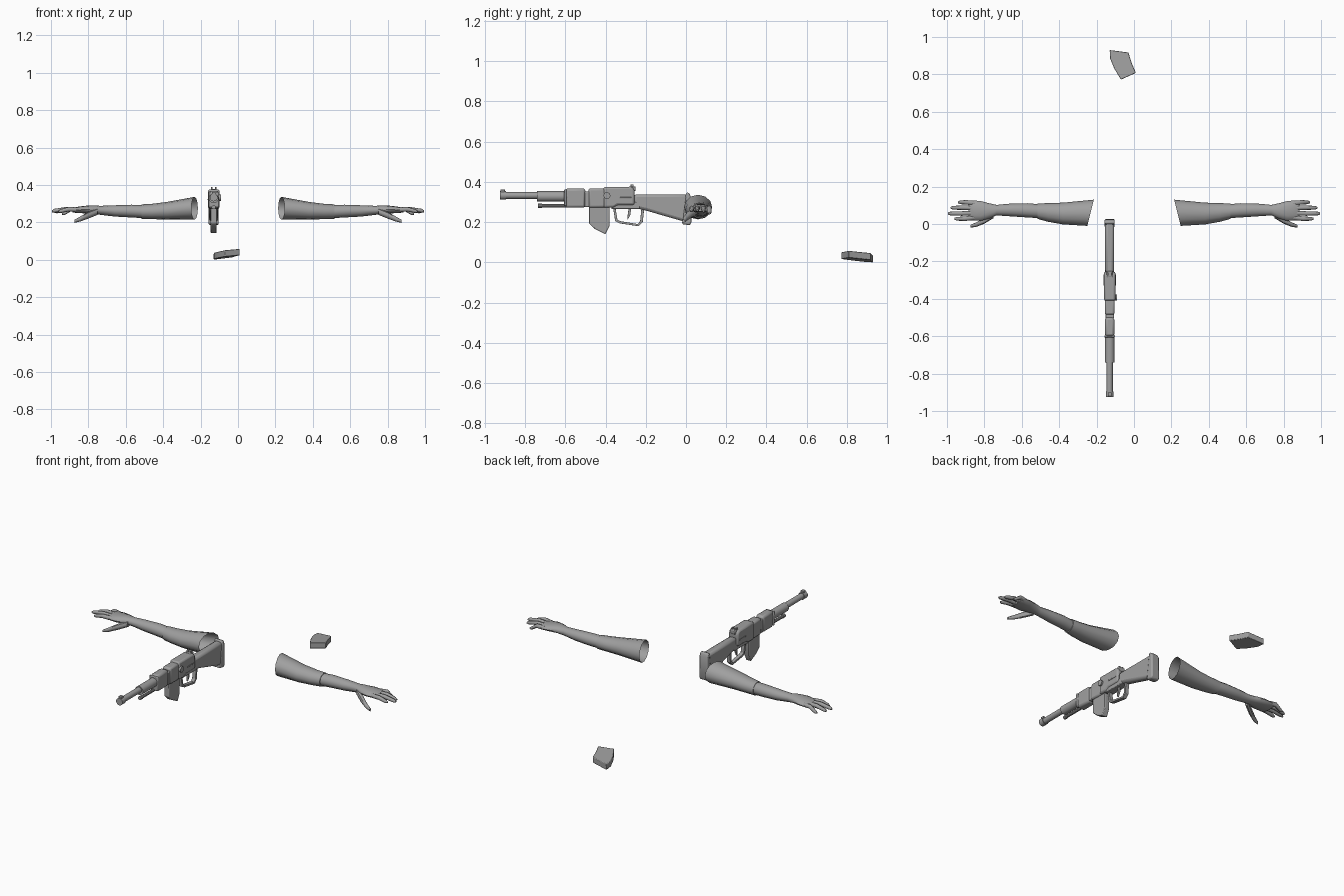
import bpy, bmesh, math
from mathutils import Matrix, Vector

cube = bpy.data.objects.get("Cube")
if cube:
    bpy.data.objects.remove(cube)

grey = bpy.data.materials.new("plain grey")
grey.use_nodes = True
COLOUR = (0.35, 0.35, 0.35, 1)
grey.diffuse_color = COLOUR
grey.node_tree.nodes["Principled BSDF"].inputs["Base Color"].default_value = COLOUR
GUN_X = -0.13


def finish(name, bm, angle=35, bevel=0):
    """Turn a bmesh into a named grey object."""
    mesh = bpy.data.meshes.new(name)
    bm.to_mesh(mesh)
    bm.free()
    mesh.materials.append(grey)
    ob = bpy.data.objects.new(name, mesh)
    bpy.context.collection.objects.link(ob)
    if bevel:
        mod = ob.modifiers.new("soft edges", "BEVEL")
        mod.width, mod.segments = bevel, 2
    bpy.ops.object.select_all(action="DESELECT")
    ob.select_set(True)
    bpy.context.view_layer.objects.active = ob
    bpy.ops.object.shade_smooth_by_angle(angle=math.radians(angle))
    return ob


def loft(bm, sections, side, sides=12, slant=0, open_start=False):
    """Skin oval rings (x, y, z, half depth, half height) running along x."""
    rings = []
    for i, (x, y, z, ry, rz) in enumerate(sections):
        lean = slant if i == 0 else 0
        ring = []
        for k in range(sides):
            a = math.tau * k / sides
            dy = ry * math.cos(a)
            ring.append(bm.verts.new((side * (x - lean * dy), y + dy, z + rz * math.sin(a))))
        rings.append(ring)
    faces = []
    for a, b in zip(rings, rings[1:]):
        for k in range(sides):
            n = (k + 1) % sides
            faces.append(bm.faces.new((a[k], a[n], b[n], b[k])))
    faces.append(bm.faces.new(rings[-1]))
    if not open_start:
        faces.append(bm.faces.new(rings[0][::-1]))
    if side < 0:
        bmesh.ops.reverse_faces(bm, faces=faces)


def profile(name, points, half, x=GUN_X, bevel=0.004):
    """Extrude a side outline of (y, z) points across x."""
    bm = bmesh.new()
    face = bm.faces.new([bm.verts.new((x - half, y, z)) for y, z in points])
    out = bmesh.ops.extrude_face_region(bm, geom=[face])
    verts = [v for v in out["geom"] if isinstance(v, bmesh.types.BMVert)]
    bmesh.ops.translate(bm, verts=verts, vec=(2 * half, 0, 0))
    bmesh.ops.recalc_face_normals(bm, faces=bm.faces)
    return finish(name, bm, bevel=bevel)


def block(name, y0, y1, z0, z1, half, x=GUN_X, bevel=0.004):
    return profile(name, [(y0, z0), (y1, z0), (y1, z1), (y0, z1)], half, x, bevel)


def rod(name, a, b, radius, sides=14):
    a, b = Vector(a), Vector(b)
    bm = bmesh.new()
    turn = (b - a).to_track_quat("Z", "Y").to_matrix().to_4x4()
    bmesh.ops.create_cone(bm, cap_ends=True, segments=sides, radius1=radius, radius2=radius,
                          depth=(b - a).length, matrix=Matrix.Translation((a + b) / 2) @ turn)
    return finish(name, bm)


def barrel_rod(name, y0, y1, z, radius, sides=14):
    return rod(name, (GUN_X, y0, z), (GUN_X, y1, z), radius, sides)


# Arms: open sleeve, forearm with hand, four fingers and a thumb
SLEEVE = [(0.232, 0.06, 0.275, 0.07, 0.061), (0.38, 0.056, 0.262, 0.058, 0.047),
          (0.46, 0.062, 0.258, 0.05, 0.041), (0.515, 0.068, 0.257, 0.041, 0.039)]
FOREARM = [(0.5, 0.068, 0.257, 0.037, 0.035), (0.57, 0.073, 0.26, 0.038, 0.034),
           (0.66, 0.075, 0.261, 0.034, 0.03), (0.735, 0.074, 0.264, 0.028, 0.024),
           (0.775, 0.07, 0.268, 0.041, 0.023), (0.82, 0.07, 0.268, 0.053, 0.02),
           (0.865, 0.073, 0.266, 0.053, 0.016), (0.885, 0.075, 0.264, 0.045, 0.011)]
FINGERS = {"little": (0.116, 0.94, 0.248), "ring": (0.087, 0.98, 0.258),
           "middle": (0.056, 0.995, 0.262), "index": (0.028, 0.96, 0.26)}
for label, side in (("left", 1), ("right", -1)):
    bm = bmesh.new()
    loft(bm, SLEEVE, side, slant=0.25, open_start=True)
    finish(label + "_sleeve", bm, 50)
    bm = bmesh.new()
    loft(bm, FOREARM, side)
    finish(label + "_forearm_and_hand", bm, 50)
    for finger, (y, tip, z) in FINGERS.items():
        bm = bmesh.new()
        y0 = 0.073 + (y - 0.073) * 0.85
        mid = (0.85 + tip) / 2
        loft(bm, [(0.85, y0, 0.267, 0.013, 0.012), (mid, y, 0.27, 0.012, 0.012),
                  (tip - 0.012, y, z, 0.01, 0.01), (tip, y, z - 0.003, 0.005, 0.005)], side, 8)
        finish(f"{label}_{finger}_finger", bm, 50)
    bm = bmesh.new()
    loft(bm, [(0.75, 0.05, 0.258, 0.018, 0.018), (0.8, 0.018, 0.238, 0.016, 0.018),
              (0.845, -0.004, 0.217, 0.012, 0.013), (0.875, -0.012, 0.205, 0.007, 0.008)], side, 8)
    finish(label + "_thumb", bm, 50)

# Rifle barrel and front sight
barrel_rod("barrel", -0.92, -0.58, 0.333, 0.017)
barrel_rod("muzzle_collar", -0.925, -0.895, 0.333, 0.021)
block("front_sight", -0.922, -0.9, 0.345, 0.362, 0.01, bevel=0.002)
barrel_rod("barrel_shroud", -0.74, -0.59, 0.328, 0.026)
barrel_rod("cleaning_rod", -0.735, -0.56, 0.281, 0.009, 10)
barrel_rod("rod_tip", -0.735, -0.715, 0.281, 0.011, 10)

# Handguard and receiver
block("handguard", -0.6, -0.5, 0.272, 0.368, 0.025, bevel=0.012)
block("handguard_band", -0.607, -0.594, 0.28, 0.362, 0.028)
block("handguard_notch", -0.505, -0.475, 0.276, 0.352, 0.023)
block("receiver_front", -0.485, -0.4, 0.272, 0.368, 0.026, bevel=0.01)
profile("receiver", [(-0.41, 0.272), (-0.36, 0.272), (-0.34, 0.285), (-0.255, 0.285),
                     (-0.255, 0.36), (-0.27, 0.376), (-0.41, 0.376)], 0.031, bevel=0.01)
block("lower_receiver", -0.37, -0.23, 0.265, 0.3, 0.024)
block("rear_sight_base", -0.285, -0.25, 0.355, 0.378, 0.016)
for x in (-0.01, 0.01):
    block("rear_sight_ear", -0.275, -0.26, 0.37, 0.388, 0.004, GUN_X + x, 0.001)
rod("charging_knob", (GUN_X + 0.025, -0.393, 0.332), (GUN_X + 0.04, -0.393, 0.332), 0.017)
block("safety_lever", -0.33, -0.27, 0.318, 0.324, 0.033, bevel=0.001)

# Magazine in the rifle
profile("magazine", [(-0.483, 0.285), (-0.483, 0.195), (-0.455, 0.168), (-0.4, 0.14),
                     (-0.38, 0.182), (-0.38, 0.285)], 0.016)

# Trigger guard: a flat strap bent through a few corners
strap = [(-0.362, 0.27), (-0.352, 0.205), (-0.33, 0.194), (-0.235, 0.18), (-0.215, 0.2), (-0.208, 0.265)]
inner = [(-0.222, 0.265), (-0.228, 0.205), (-0.24, 0.191), (-0.325, 0.205), (-0.341, 0.213), (-0.35, 0.27)]
profile("trigger_guard", strap + inner, 0.011, bevel=0.001)
profile("trigger", [(-0.285, 0.27), (-0.272, 0.27), (-0.277, 0.235), (-0.29, 0.212), (-0.29, 0.235)],
        0.006, bevel=0.001)

# Stock and butt plate
profile("stock", [(-0.26, 0.272), (-0.2, 0.258), (0.012, 0.197), (0.012, 0.338), (-0.26, 0.338)],
        0.024, bevel=0.014)
profile("butt_plate", [(-0.02, 0.19), (0.02, 0.185), (0.027, 0.2), (0.025, 0.325),
                       (0.015, 0.347), (0.0, 0.347)], 0.027, bevel=0.008)

# Loose magazine lying on the ground, slightly tilted
outline = [(-0.13, 0.93), (-0.03, 0.917), (-0.012, 0.86), (0.01, 0.808), (-0.07, 0.772), (-0.105, 0.83), (-0.128, 0.885)]
bm = bmesh.new()
lower = [bm.verts.new((x, y, 0.018 + 0.12 * (x + 0.06) - 0.06 * (y - 0.85))) for x, y in outline]
face = bm.faces.new(lower)
out = bmesh.ops.extrude_face_region(bm, geom=[face])
bmesh.ops.translate(bm, verts=[v for v in out["geom"] if isinstance(v, bmesh.types.BMVert)], vec=(0, 0, 0.034))
bmesh.ops.recalc_face_normals(bm, faces=bm.faces)
low = min(v.co.z for v in bm.verts)
bmesh.ops.translate(bm, verts=bm.verts, vec=(0, 0, -low))
finish("loose_magazine", bm, bevel=0.003)
